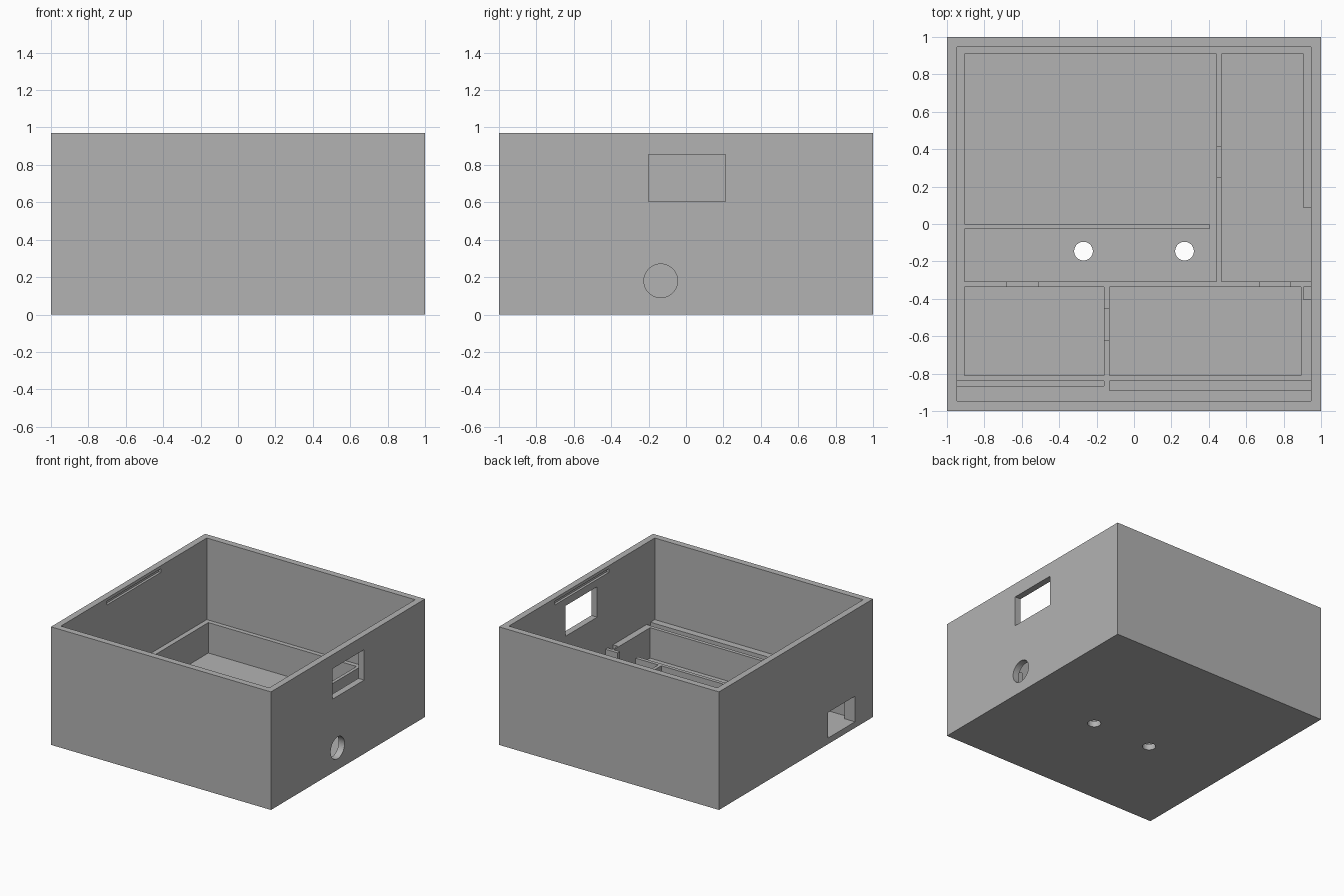
import bpy, math

if "Cube" in bpy.data.objects:
    bpy.data.objects.remove(bpy.data.objects["Cube"])

grey = bpy.data.materials.new("matte grey")
grey.use_nodes = True
colour = (0.45, 0.45, 0.45, 1)
grey.diffuse_color = colour
grey.node_tree.nodes["Principled BSDF"].inputs["Base Color"].default_value = colour

HALF, INNER, TOP = 1.0, 0.947, 0.97
FLOOR, LEDGE = 0.05, 0.3


def box(name, x, y, z):
    """Box spanning the given (low, high) range on each axis."""
    bpy.ops.mesh.primitive_cube_add(size=1, location=[sum(r) / 2 for r in (x, y, z)])
    ob = bpy.context.object
    ob.name = name
    ob.scale = [r[1] - r[0] for r in (x, y, z)]
    bpy.ops.object.transform_apply(location=True, rotation=False, scale=True)
    ob.data.materials.append(grey)
    return ob


def cylinder(name, location, radius, depth, rotation=(0, 0, 0)):
    bpy.ops.mesh.primitive_cylinder_add(vertices=48, radius=radius, depth=depth,
                                        location=location, rotation=rotation)
    ob = bpy.context.object
    ob.name = name
    ob.data.materials.append(grey)
    return ob


def cut(target, cutter):
    """Subtract the cutter from the target, then discard it."""
    cutter.hide_render = True
    mod = target.modifiers.new("cut", 'BOOLEAN')
    mod.operation = 'DIFFERENCE'
    mod.solver = 'EXACT'
    mod.object = cutter
    bpy.context.view_layer.objects.active = target
    bpy.ops.object.modifier_apply(modifier=mod.name)
    bpy.data.objects.remove(cutter)


# Outer shell, open at the top
shell = box("outer_shell", (-HALF, HALF), (-HALF, HALF), (0, TOP))
cut(shell, box("cavity", (-INNER, INNER), (-INNER, INNER), (FLOOR, TOP + 0.1)))

# Openings in the left wall
cut(shell, box("window", (0.9, 1.1), (-0.2, 0.21), (0.605, 0.855)))
cut(shell, cylinder("cable_hole", (1, -0.135, 0.18), 0.09, 0.3, (0, math.pi / 2, 0)))

# Snap grooves near the rim of both side walls
for side in (-1, 1):
    inside, deep = side * 0.93, side * 0.967
    cut(shell, box("groove", sorted((inside, deep)), (-0.35, 0.35), (0.915, 0.945)))

# Floor holes
for x in (-0.27, 0.27):
    cut(shell, cylinder("floor_hole", (x, -0.145, 0), 0.05, 0.3))

# Supporting ledges around the lower interior
low = (FLOOR - 0.01, LEDGE)
right_ledge = box("right_ledge", (-0.96, -0.907), (-0.84, 0.96), low)
box("back_ledge", (-0.96, 0.96), (0.91, 0.96), low)
box("left_back_ledge", (0.905, 0.96), (0.085, 0.96), low)
box("left_front_ledge", (0.893, 0.96), (-0.84, -0.405), low)
box("front_ledge_right", (-0.96, -0.15), (-0.96, -0.865), low)
box("front_ledge_left", (-0.15, 0.96), (-0.96, -0.89), low)

# Opening through the right wall and its ledge
port = ((-1.1, -0.85), (-0.765, -0.415), (FLOOR, 0.26))
for part in (shell, right_ledge):
    cut(part, box("port", *port))

# Partition walls
long_wall = box("long_partition", (0.44, 0.467), (-0.32, 0.93), low)
cross_wall = box("cross_partition", (-0.93, 0.96), (-0.337, -0.308), low)
front_wall = box("front_partition", (-0.16, -0.13), (-0.96, -0.32), low)
box("front_panel", (-0.96, 0.893), (-0.84, -0.81), low)
box("middle_partition", (-0.93, 0.403), (-0.027, 0), low)
box("corner_panel", (0.893, 0.905), (-0.42, -0.32), low)

# Notches for wires in the partitions
notch = (0.15, LEDGE + 0.1)
cut(long_wall, box("notch", (0.4, 0.5), (0.248, 0.413), notch))
for x in ((-0.68, -0.513), (0.673, 0.837)):
    cut(cross_wall, box("notch", x, (-0.4, -0.25), notch))
cut(front_wall, box("notch", (-0.2, -0.1), (-0.62, -0.453), notch))
